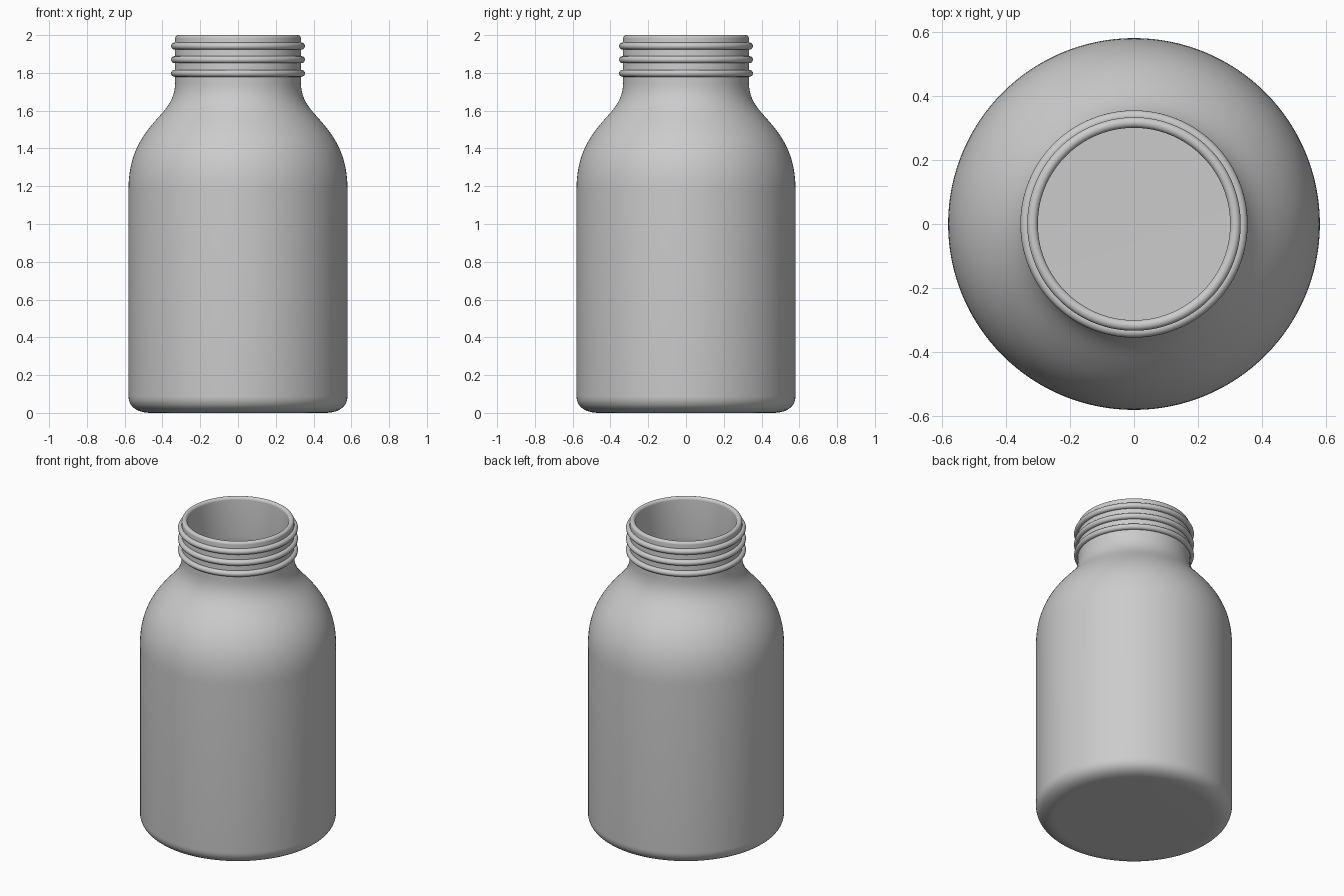
import bpy, bmesh, math
from mathutils import Vector

if "Cube" in bpy.data.objects:
    bpy.data.objects.remove(bpy.data.objects["Cube"])

SEG = 128
WALL = 0.033


def bezier(a, b, c, d, n=14):
    """Points (radius, z) along a cubic curve, without the first one."""
    a, b, c, d = map(Vector, (a, b, c, d))
    return [a * (1 - t) ** 3 + 3 * b * t * (1 - t) ** 2 + 3 * c * t * t * (1 - t) + d * t ** 3
            for t in (i / n for i in range(1, n + 1))]


def lathe(name, profile, closed=False):
    """Spin a (radius, z) profile round the z axis."""
    bm = bmesh.new()
    verts = [bm.verts.new((p[0], 0, p[1])) for p in profile]
    pairs = list(zip(verts, verts[1:])) + ([(verts[-1], verts[0])] if closed else [])
    edges = [bm.edges.new(p) for p in pairs]
    bmesh.ops.spin(bm, geom=verts + edges, cent=(0, 0, 0), axis=(0, 0, 1),
                   angle=math.tau, steps=SEG, use_merge=True)
    bmesh.ops.remove_doubles(bm, verts=bm.verts, dist=1e-5)
    bmesh.ops.recalc_face_normals(bm, faces=bm.faces)
    mesh = bpy.data.meshes.new(name)
    bm.to_mesh(mesh)
    bm.free()
    obj = bpy.data.objects.new(name, mesh)
    bpy.context.collection.objects.link(obj)
    bpy.context.view_layer.objects.active = obj
    obj.select_set(True)
    bpy.ops.object.shade_smooth_by_angle(angle=math.radians(35))
    obj.select_set(False)
    return obj


# Outer wall: rounded base, straight body, S-shaped shoulder, neck
outer = [Vector((0, 0)), Vector((0.46, 0))]
outer += bezier((0.46, 0), (0.53, 0), (0.58, 0.03), (0.58, 0.09))
outer += [Vector((0.58, 1.18))]
outer += bezier((0.58, 1.18), (0.58, 1.33), (0.535, 1.43), (0.46, 1.52))
outer += bezier((0.46, 1.52), (0.40, 1.595), (0.333, 1.64), (0.333, 1.75))

# Inner wall: the outer profile shifted inwards by the wall thickness
inner = [Vector((0, WALL))]
for i in range(1, len(outer)):
    nxt = outer[min(i + 1, len(outer) - 1)]
    d = (nxt - outer[i - 1]).normalized()
    inner.append(outer[i] + Vector((-d.y, d.x)) * WALL)

# Rounded lip joining the two walls
r_lip, mid = WALL / 2, 0.333 - WALL / 2
lip = [Vector((mid + r_lip * math.cos(a), 2 - r_lip + r_lip * math.sin(a)))
       for a in (math.pi * i / 12 for i in range(13))]
lathe("bottle_body", outer + lip + inner[::-1])

# Three raised thread rings round the neck
for i, z in enumerate((1.798, 1.87, 1.942)):
    ring = [(0.336 + 0.0185 * math.cos(a), z + 0.0185 * math.sin(a))
            for a in (math.tau * k / 16 for k in range(16))]
    lathe(f"neck_ring_{i + 1}", ring, closed=True)
